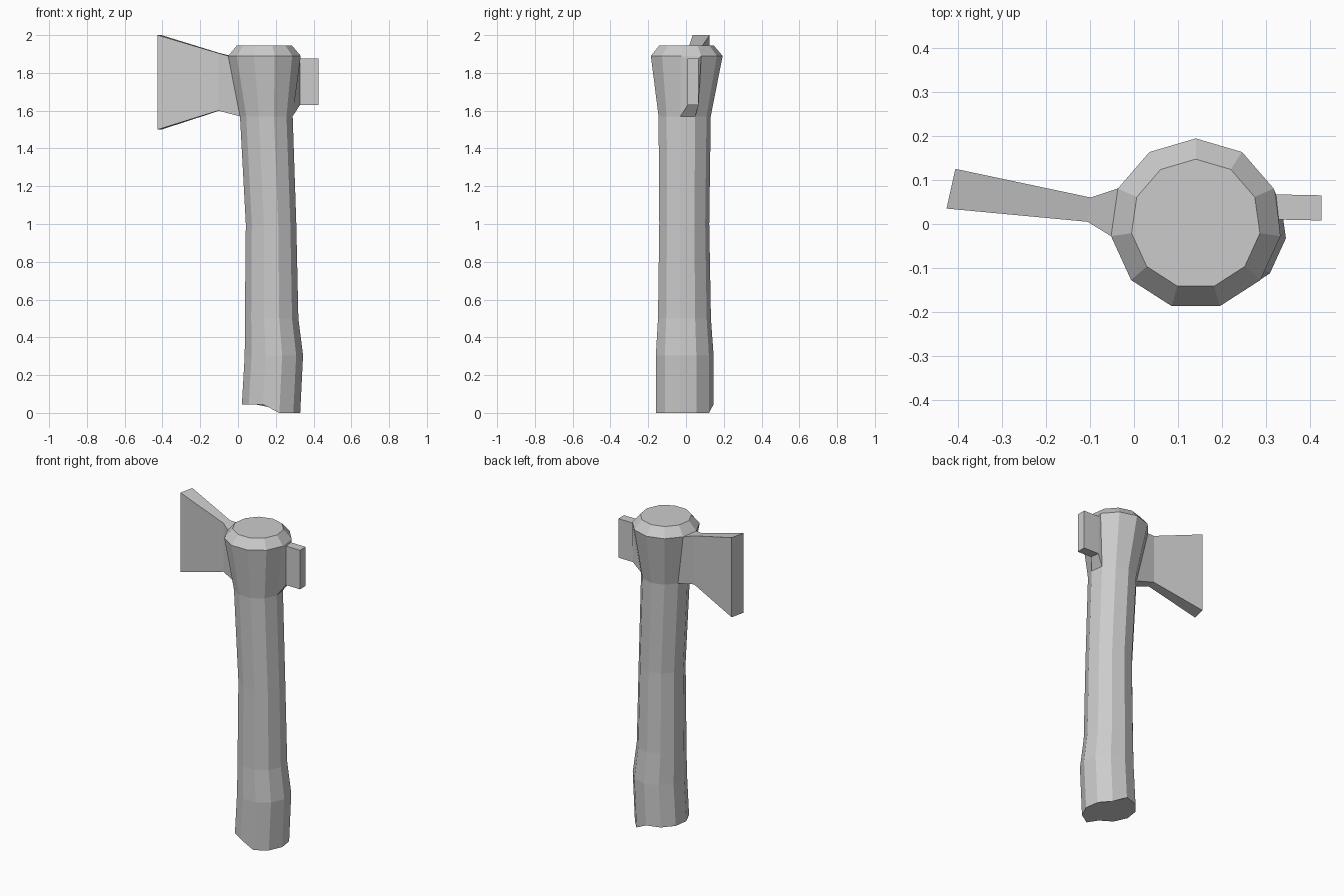
import bpy, bmesh
from math import cos, sin, radians, pi

if "Cube" in bpy.data.objects:
    bpy.data.objects.remove(bpy.data.objects["Cube"])

mat = bpy.data.materials.new("plain grey")
mat.use_nodes = True
GREY = (0.6, 0.6, 0.6, 1)
mat.diffuse_color = GREY
mat.node_tree.nodes["Principled BSDF"].inputs["Base Color"].default_value = GREY

SIDES = 11
# Handle sections from butt to crown: x centre, y centre, z, radius
SECTIONS = [
    (0.175, -0.01, 0.045, 0.156),
    (0.19, -0.01, 0.305, 0.156),
    (0.178, -0.011, 0.5, 0.143),
    (0.175, -0.012, 1.0, 0.135),
    (0.15, -0.01, 1.57, 0.141),
    (0.14, 0.0, 1.89, 0.194),
    (0.14, 0.0, 1.945, 0.147),
]

bm = bmesh.new()


def section(cx, cy, z, r):
    angles = [radians(90) + 2 * pi * i / SIDES for i in range(SIDES)]
    return [bm.verts.new((cx + r * cos(a), cy + r * sin(a), z)) for a in angles]


def extrude_to(face, inner, outer, low, high):
    """Extrude a side face so its two upright edges land on the given x, y."""
    bmesh_out = bmesh.ops.extrude_discrete_faces(bm, faces=[face])
    new = bmesh_out["faces"][0]
    by_height = sorted(new.verts, key=lambda v: v.co.z)
    for pair, z in ((by_height[:2], low), (by_height[2:], high)):
        for v, (x, y) in zip(sorted(pair, key=lambda v: v.co.y), (inner, outer)):
            v.co = (x, y, z)
    return new


# Handle
rings = [section(*s) for s in SECTIONS]
walls = [[bm.faces.new((a[i], a[(i + 1) % SIDES], b[(i + 1) % SIDES], b[i]))
          for i in range(SIDES)] for a, b in zip(rings, rings[1:])]
bm.faces.new(rings[-1])
bm.faces.new(list(reversed(rings[0])))

# Uneven butt: the right half reaches the ground
for v in rings[0]:
    if v.co.x > 0.2:
        v.co.z = 0

# Blade and poll grow from opposite walls of the flared head
head = walls[4]
blade_root = min(head, key=lambda f: f.calc_center_median().x)
poll_root = max(head, key=lambda f: f.calc_center_median().x)
neck = extrude_to(blade_root, (-0.105, 0.005), (-0.098, 0.06), 1.6, 1.905)
extrude_to(neck, (-0.425, 0.035), (-0.405, 0.125), 1.5, 2.0)
seat = extrude_to(poll_root, (0.328, 0.01), (0.322, 0.067), 1.63, 1.875)
extrude_to(seat, (0.425, 0.008), (0.425, 0.065), 1.63, 1.875)

bmesh.ops.recalc_face_normals(bm, faces=bm.faces)
mesh = bpy.data.meshes.new("hatchet")
bm.to_mesh(mesh)
bm.free()
mesh.materials.append(mat)
hatchet = bpy.data.objects.new("hatchet", mesh)
bpy.context.collection.objects.link(hatchet)
